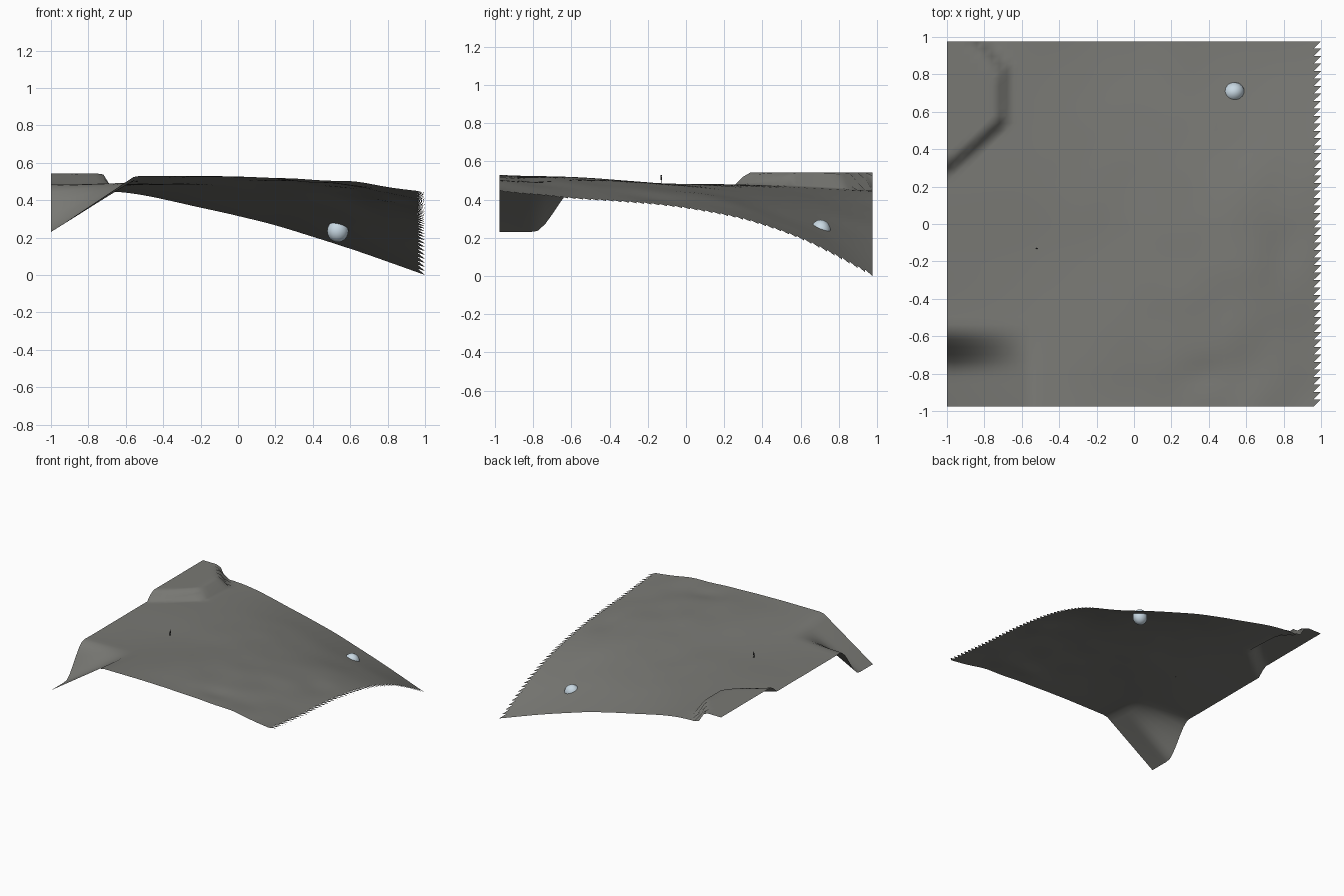
import bpy, bmesh, math
from mathutils import Vector, noise

if "Cube" in bpy.data.objects:
    bpy.data.objects.remove(bpy.data.objects["Cube"])


def material(name, rgb):
    m = bpy.data.materials.new(name)
    m.diffuse_color = (*rgb, 1)
    m.use_nodes = True
    m.node_tree.nodes["Principled BSDF"].inputs["Base Color"].default_value = m.diffuse_color
    return m


ROCK = material("grey_earth", (0.19, 0.19, 0.175))
PALE = material("pale_blue_stone", (0.58, 0.69, 0.77))
DARK = material("dark_cloth", (0.06, 0.06, 0.06))

# Broad height of the land: rows run front to back, columns left to right
HEIGHTS = [
    [.53, .53, .53, .52, .495, .445],
    [.485, .495, .515, .51, .475, .405],
    [.48, .48, .49, .485, .45, .375],
    [.48, .48, .47, .44, .395, .32],
    [.47, .465, .43, .37, .285, .20],
    [.45, .44, .36, .265, .14, .0],
]
HALF_Y = 0.977
NX, NY = 50, 49


def spline(p, t):
    """Catmull-Rom through evenly spaced values, t from 0 to 1."""
    n = len(p) - 1
    s = min(max(t, 0), 1) * n
    i = min(int(s), n - 1)
    f = s - i
    b, c = p[i], p[i + 1]
    a = p[i - 1] if i else 2 * b - c
    d = p[i + 2] if i + 2 <= n else 2 * c - b
    return b + 0.5 * f * (c - a + f * (2*a - 5*b + 4*c - d + f * (3*(b - c) + d - a)))


def clamp(v):
    return min(max(v, 0), 1)


def smooth(v):
    v = clamp(v)
    return v * v * (3 - 2 * v)


def bump(x, y, cx, cy, rx, ry):
    return math.exp(-((x - cx) / rx) ** 2 - ((y - cy) / ry) ** 2)


def height(x, y):
    u, v = (x + 1) / 2, (y + HALF_Y) / (2 * HALF_Y)
    z = spline([spline(row, u) for row in HEIGHTS], v)
    # gentle unevenness on the right-hand slope, with two shallow gullies
    z += 0.012 * clamp(u * 1.4 - 0.3) * (1 - v * u) * noise.noise(Vector((x * 4, y * 4, 0)))
    z -= 0.015 * bump(x, y, .8, -.12, .12, .14)
    z -= 0.012 * bump(x, y, .38, -.8, .12, .08)
    # hollow at the front left corner
    hollow = clamp((-.55 - x) / .45) * smooth((-.55 - y) / .25)
    z += (.23 - z) * hollow
    # flat terrace with a steep edge at the back left corner
    d = max(x + .67, .64 * (x + .67) - .76 * (y - .53), .8 * (x + .69) + .6 * (y - .85))
    return z + (.543 - z) * smooth(-d / .06)


def new_object(name, bm, mat, smooth_faces=True):
    me = bpy.data.meshes.new(name)
    for f in bm.faces:
        f.smooth = smooth_faces
    bm.to_mesh(me)
    bm.free()
    me.materials.append(mat)
    ob = bpy.data.objects.new(name, me)
    bpy.context.collection.objects.link(ob)
    return ob


# Land sheet, ending in a sawtooth edge on the right
bm = bmesh.new()
grid = []
for j in range(NY + 1):
    y = -HALF_Y + 2 * HALF_Y * j / NY
    xs = [-1 + 2 * i / NX for i in range(NX + 1)]
    grid.append([bm.verts.new((x, y, height(x, y))) for x in xs])
for j in range(NY):
    for i in range(NX):
        a, b = grid[j][i], grid[j][i + 1]
        c, d = grid[j + 1][i + 1], grid[j + 1][i]
        bm.faces.new((a, c, d))
        if i < NX - 1:
            bm.faces.new((a, b, c))
bm.verts.ensure_lookup_table()
for v in [v for v in bm.verts if not v.link_faces]:
    bm.verts.remove(v)
low = min(v.co.z for v in bm.verts)
for v in bm.verts:
    v.co.z -= low
new_object("land", bm, ROCK)


# Ball-shaped parts
def ball(name, loc, radii, mat, seg=16, rings=10):
    bm = bmesh.new()
    bmesh.ops.create_uvsphere(bm, u_segments=seg, v_segments=rings, radius=1)
    ob = new_object(name, bm, mat)
    ob.location, ob.scale = loc, radii
    return ob


boulder = ball("boulder", (.533, .705, .235), (.058, .053, .06), PALE)
boulder.rotation_euler = (0, 0, .3)

# Tiny standing figure
FX, FY = -.52, -.13
base = height(FX, FY) - low


def limb(name, dx, z0, z1, r):
    bm = bmesh.new()
    bmesh.ops.create_cone(bm, cap_ends=True, segments=8, radius1=r, radius2=r * .8, depth=z1 - z0)
    new_object(name, bm, DARK).location = (FX + dx, FY, base + (z0 + z1) / 2)


for side, s in (("left", -1), ("right", 1)):
    limb(side + "_leg", s * .0025, 0, .023, .002)
    limb(side + "_arm", s * .0055, .02, .038, .0013)
limb("torso", 0, .022, .04, .004)
ball("head", (FX, FY, base + .045), (.0035, .0035, .005), DARK, 8, 6)
